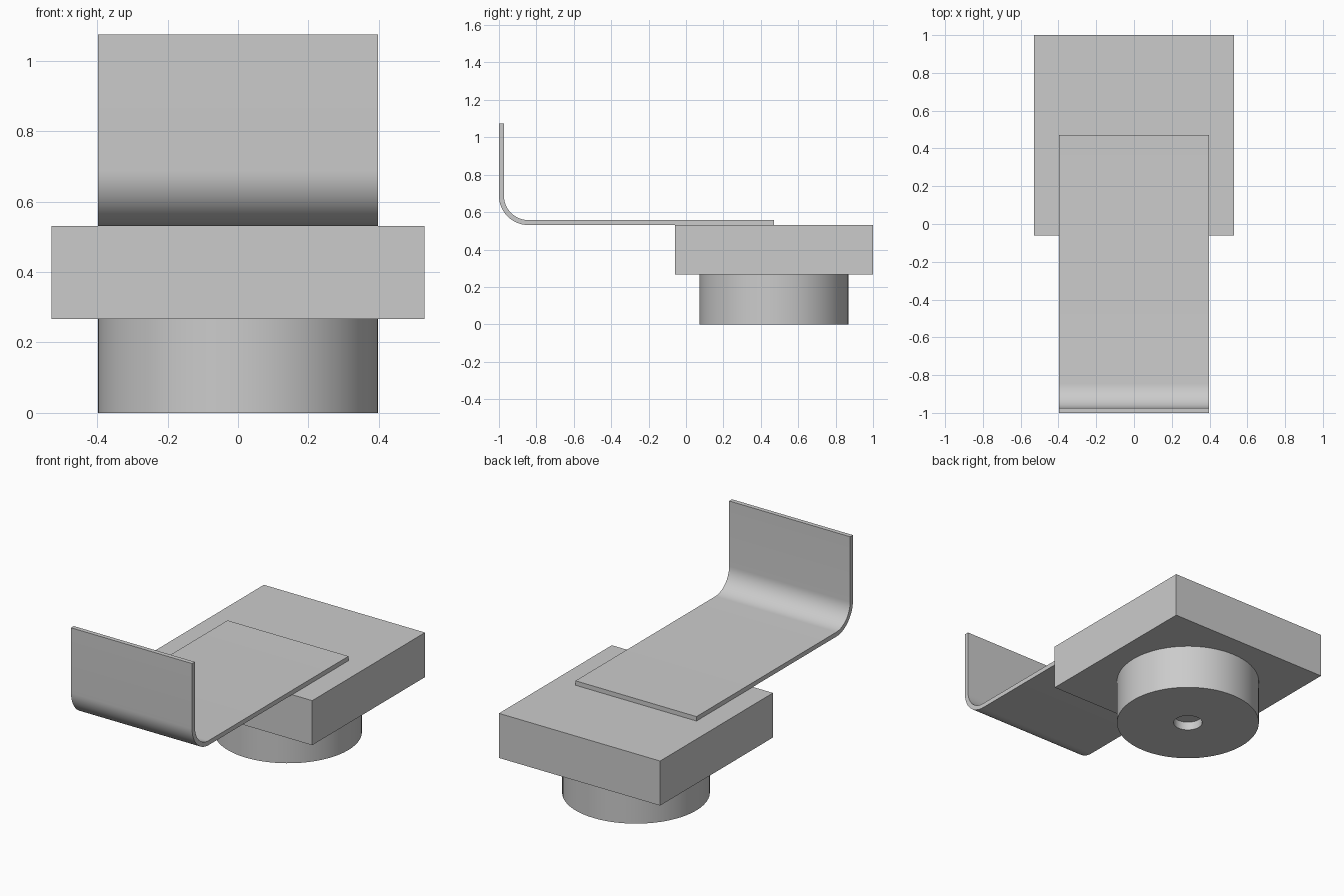
import bpy, bmesh, math
from mathutils import Vector

cube = bpy.data.objects.get("Cube")
if cube:
    bpy.data.objects.remove(cube, do_unlink=True)

grey = bpy.data.materials.new("plain_grey")
grey.use_nodes = True
GREY = (0.6, 0.6, 0.6, 1)
grey.diffuse_color = GREY
grey.node_tree.nodes["Principled BSDF"].inputs["Base Color"].default_value = GREY


def finish(name, bm, smooth=False):
    bmesh.ops.recalc_face_normals(bm, faces=bm.faces)
    mesh = bpy.data.meshes.new(name)
    bm.to_mesh(mesh)
    bm.free()
    mesh.materials.append(grey)
    obj = bpy.data.objects.new(name, mesh)
    bpy.context.collection.objects.link(obj)
    if smooth:
        bpy.ops.object.select_all(action="DESELECT")
        obj.select_set(True)
        bpy.context.view_layer.objects.active = obj
        bpy.ops.object.shade_smooth_by_angle(angle=math.radians(30))
    return obj


BASE_TOP, BLOCK_TOP = 0.266, 0.531
CENTRE_Y = 0.47
HALF_WIDTH = 0.398

# Rectangular block
bm = bmesh.new()
bmesh.ops.create_cube(bm, size=1)
bmesh.ops.scale(bm, vec=(1.06, 1.06, BLOCK_TOP - BASE_TOP), verts=bm.verts)
bmesh.ops.translate(bm, vec=(0, CENTRE_Y, (BASE_TOP + BLOCK_TOP) / 2), verts=bm.verts)
finish("block", bm)

# Round base, a lathed profile with a blind hole in its underside
profile = [(0, 0.05), (0.08, 0.05), (0.08, 0), (HALF_WIDTH, 0),
           (HALF_WIDTH, BASE_TOP), (0, BASE_TOP)]
bm = bmesh.new()
verts = [bm.verts.new((r, CENTRE_Y, z)) for r, z in profile]
edges = [bm.edges.new(pair) for pair in zip(verts, verts[1:])]
bmesh.ops.spin(bm, geom=verts + edges, cent=(0, CENTRE_Y, 0), axis=(0, 0, 1),
               angle=math.tau, steps=64)
bmesh.ops.remove_doubles(bm, verts=bm.verts, dist=0.0001)
finish("round_base", bm, smooth=True)

# Bent plate: a side profile extruded across the width
THICK, OUTER, PLATE_END, PLATE_TOP = 0.0265, 0.157, 0.47, 1.075
bend = Vector((-1 + OUTER, BLOCK_TOP + OUTER))


def arc(radius, steps=16):
    angles = [math.pi * (1 + 0.5 * i / steps) for i in range(steps + 1)]
    return [(bend.x + radius * math.cos(a), bend.y + radius * math.sin(a)) for a in angles]


outline = [(-1, PLATE_TOP)] + arc(OUTER) + [(PLATE_END, BLOCK_TOP)]
outline += [(PLATE_END, BLOCK_TOP + THICK)] + arc(OUTER - THICK)[::-1]
outline += [(-1 + THICK, PLATE_TOP)]
bm = bmesh.new()
side = bm.faces.new([bm.verts.new((-HALF_WIDTH, y, z)) for y, z in outline])
extruded = bmesh.ops.extrude_face_region(bm, geom=[side], use_keep_orig=True)
moved = [v for v in extruded["geom"] if isinstance(v, bmesh.types.BMVert)]
bmesh.ops.translate(bm, vec=(2 * HALF_WIDTH, 0, 0), verts=moved)
finish("bent_plate", bm, smooth=True)
